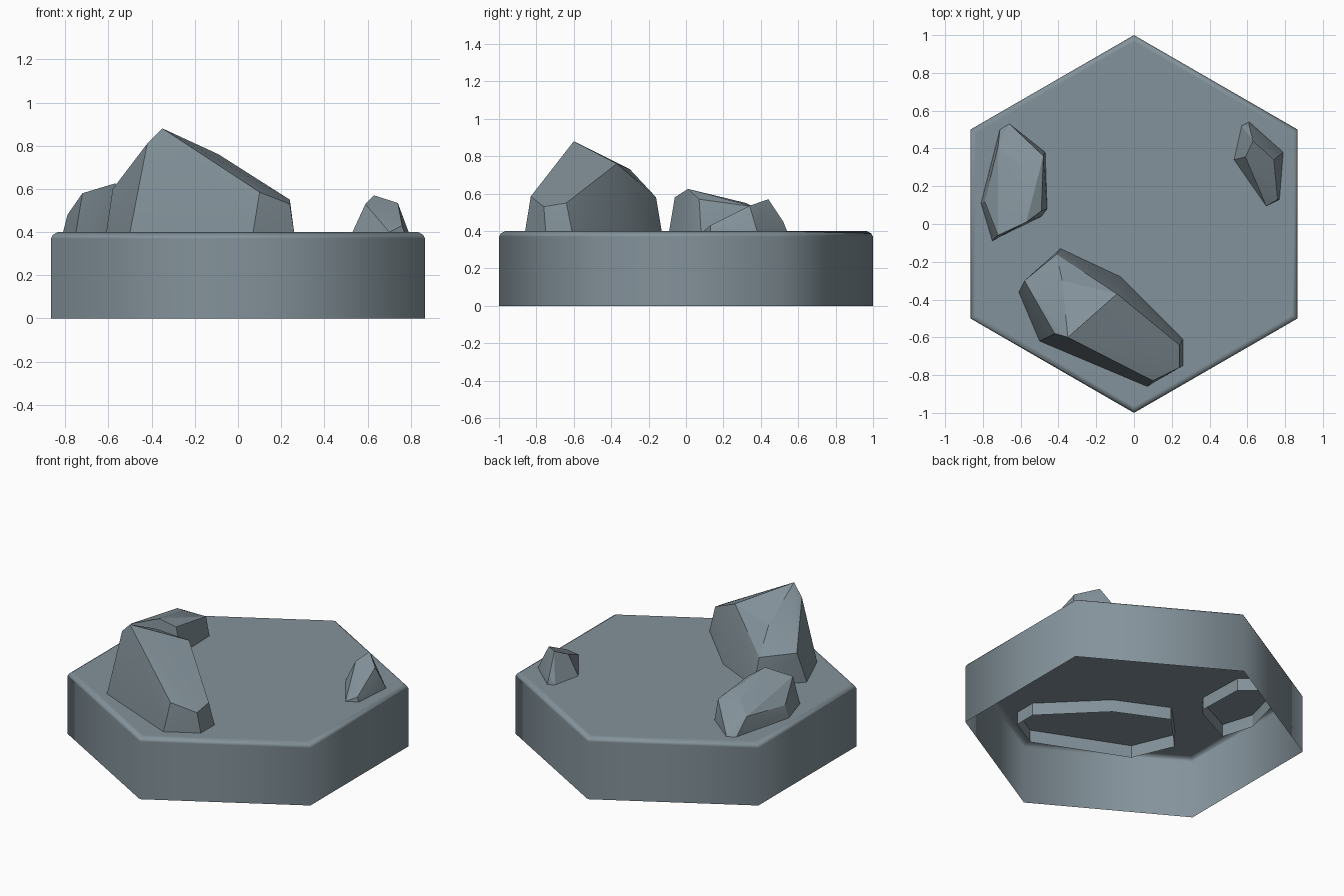
import bpy
import bmesh
from math import sin, cos, pi, radians

TOP = 0.4       # height of the platform surface
SUNK = 0.32     # depth the rocks reach below that surface

default = bpy.data.objects.get("Cube")
if default:
    bpy.data.objects.remove(default, do_unlink=True)

# Single blue-grey stone colour
stone = bpy.data.materials.new("blue_grey_stone")
stone.use_nodes = True
colour = (0.23, 0.29, 0.325, 1)
stone.diffuse_color = colour
stone.node_tree.nodes["Principled BSDF"].inputs["Base Color"].default_value = colour


def add_object(name, bm):
    """Turn a bmesh into a linked, stone-coloured object."""
    bmesh.ops.recalc_face_normals(bm, faces=bm.faces)
    mesh = bpy.data.meshes.new(name)
    bm.to_mesh(mesh)
    bm.free()
    mesh.materials.append(stone)
    obj = bpy.data.objects.new(name, mesh)
    bpy.context.collection.objects.link(obj)
    bpy.ops.object.select_all(action='DESELECT')
    obj.select_set(True)
    bpy.context.view_layer.objects.active = obj
    return obj


def make_platform():
    """Hexagonal shell with a softened top rim and an open underside."""
    bm = bmesh.new()
    profile = [(1, 0), (1, 0.37), (0.99, 0.387), (0.965, TOP)]
    rings = []
    for radius, z in profile:
        rings.append([bm.verts.new((radius * sin(i * pi / 3), radius * cos(i * pi / 3), z))
                      for i in range(6)])
    for low, high in zip(rings, rings[1:]):
        for i in range(6):
            j = (i + 1) % 6
            bm.faces.new((low[i], low[j], high[j], high[i]))
    bm.faces.new(rings[-1])
    obj = add_object("hexagon_platform", bm)
    # The open shell must face outwards
    if obj.data.polygons[-1].normal.z < 0:
        obj.data.flip_normals()
    bpy.ops.object.shade_smooth()
    weighted = obj.modifiers.new("flat_top_shading", 'WEIGHTED_NORMAL')
    weighted.weight = 100


def make_rock(name, footprint, crown):
    """Faceted rock wrapped around its footprint and crown points."""
    bm = bmesh.new()
    for x, y in footprint:
        bm.verts.new((x, y, TOP))
        bm.verts.new((x, y, SUNK))
    for point in crown:
        bm.verts.new(point)
    hull = bmesh.ops.convex_hull(bm, input=bm.verts)
    unused = [v for v in bm.verts if not v.link_faces]
    bmesh.ops.delete(bm, geom=unused, context='VERTS')
    bmesh.ops.recalc_face_normals(bm, faces=bm.faces)
    # Open the hidden underside
    underside = [f for f in bm.faces if all(v.co.z < SUNK + 0.01 for v in f.verts)]
    bmesh.ops.delete(bm, geom=underside, context='FACES')
    bmesh.ops.dissolve_limit(bm, angle_limit=radians(4), verts=bm.verts, edges=bm.edges)
    add_object(name, bm)
    bpy.ops.object.shade_smooth_by_angle(angle=radians(20))


make_platform()

# Tall rock at the front right
make_rock(
    "large_rock",
    footprint=[(-.61, -.36), (-.5, -.62), (.07, -.86), (.26, -.75),
               (.26, -.61), (-.07, -.28), (-.39, -.13)],
    crown=[(-.35, -.6, .88), (-.42, -.58, .81), (-.09, -.37, .76),
           (-.38, -.3, .73), (-.41, -.16, .58), (-.58, -.3, .6),
           (.24, -.64, .55), (.24, -.76, .53), (.1, -.83, .585)])

# Low rock at the back right
make_rock(
    "medium_rock",
    footprint=[(-.81, .11), (-.75, -.09), (-.49, .04), (-.46, .08),
               (-.47, .38), (-.66, .53), (-.71, .5)],
    crown=[(-.57, .01, .625), (-.72, -.06, .58), (-.79, .12, .48),
           (-.72, .41, .5), (-.61, .32, .55), (-.49, .07, .57),
           (-.48, .36, .53)])

# Small pebble at the back left
make_rock(
    "small_rock",
    footprint=[(.53, .34), (.57, .52), (.61, .54), (.79, .38),
               (.77, .13), (.7, .095)],
    crown=[(.63, .44, .57), (.59, .355, .53), (.74, .34, .535),
           (.7, .11, .41), (.76, .13, .43), (.61, .52, .45)])
